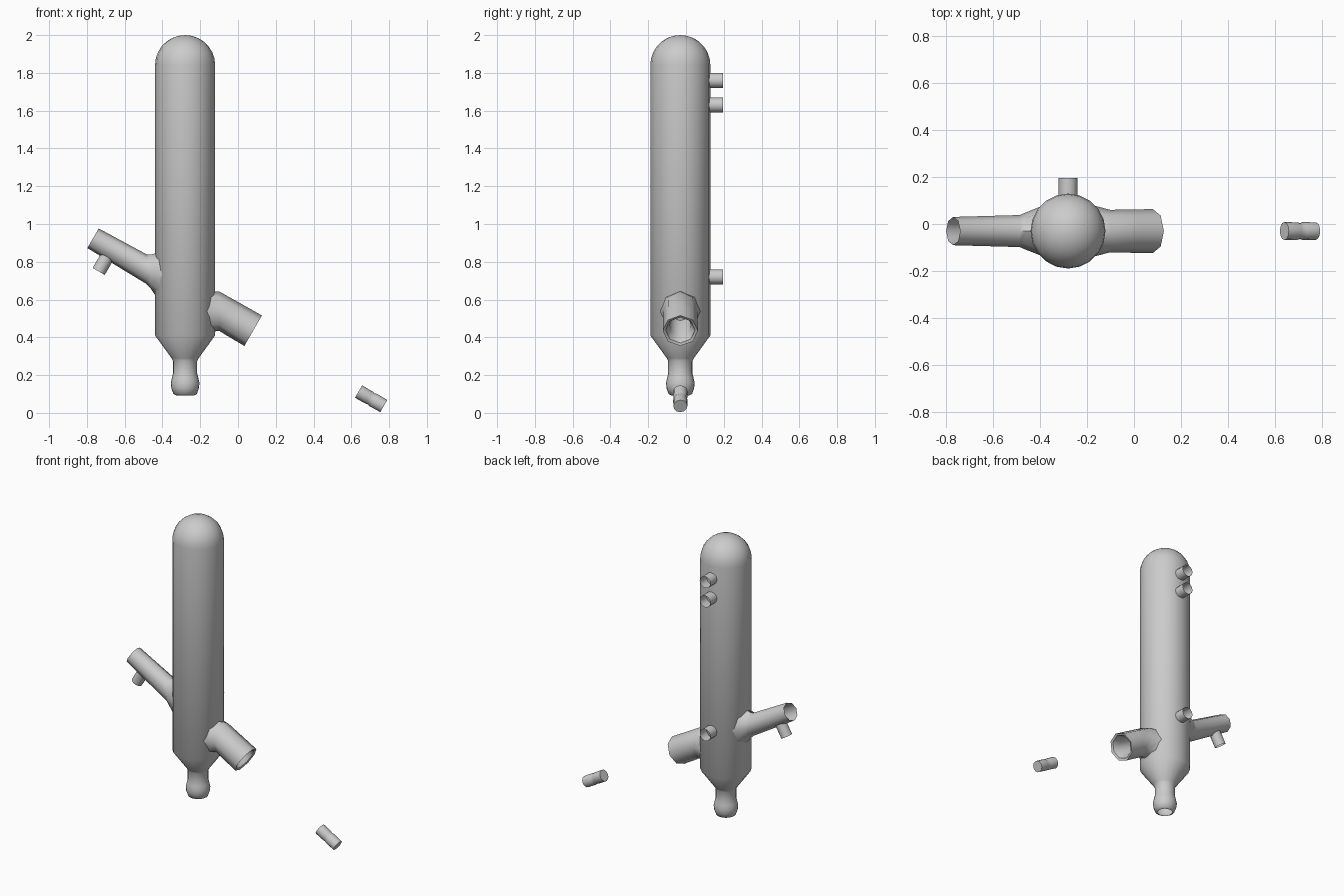
import bpy, bmesh
from math import sin, cos, pi, sqrt, radians
from mathutils import Vector as V

if "Cube" in bpy.data.objects:
    bpy.data.objects.remove(bpy.data.objects["Cube"])

BODY = V((-0.28, -0.03, 0))
R = 0.159
ORIGIN = V((-0.28, -0.03, 0.643))          # where the slanted axis crosses the body
AXIS = V((cos(pi / 6), 0, -0.5))           # slanted axis, pointing down to the right
PERP = V((0.5, 0, cos(pi / 6)))


def ring(center, direction, r, n):
    """Circle of points around a direction."""
    d = V(direction).normalized()
    u = V((0, 1, 0)) if abs(d.y) < 0.9 else V((1, 0, 0))
    v = u.cross(d)
    return [V(center) + r * (cos(a) * u + sin(a) * v)
            for a in (2 * pi * i / n for i in range(n))]


def loft(name, rings, caps=False):
    """Skin consecutive rings; a ring with one point becomes a pole."""
    bm = bmesh.new()
    loops = [[bm.verts.new(p) for p in rg] for rg in rings]
    n = max(len(l) for l in loops)
    for a, b in zip(loops, loops[1:]):
        for i in range(n):
            j = (i + 1) % n
            if len(b) == 1:
                bm.faces.new((a[i], a[j], b[0]))
            else:
                bm.faces.new((a[i], a[j], b[j], b[i]))
    if caps:
        bm.faces.new(loops[0])
        bm.faces.new(loops[-1])
    bmesh.ops.recalc_face_normals(bm, faces=bm.faces)
    me = bpy.data.meshes.new(name)
    bm.to_mesh(me)
    bm.free()
    ob = bpy.data.objects.new(name, me)
    bpy.context.collection.objects.link(ob)
    bpy.context.view_layer.objects.active = ob
    bpy.ops.object.select_all(action='DESELECT')
    ob.select_set(True)
    bpy.ops.object.shade_smooth_by_angle(angle=radians(50))
    return ob


def on_axis(t, r, n=8):
    return ring(ORIGIN + AXIS * t, AXIS, r, n)


def body_ring(side, zc, ry, rz, n=8):
    """Oval traced on the wall of the body, matching the tube rings."""
    pts = []
    for p in ring((0, 0, 0), AXIS, 1, n):
        y, s = p.y, p.dot(PERP)
        pts.append(V((BODY.x + side * (sqrt(R * R - (y * ry) ** 2) - 0.006),
                      BODY.y + y * ry, zc + s * rz)))
    return pts


def upright_ring(x, r, n=8):
    """Tube ring slid along the slanted axis onto an upright plane."""
    return [p + AXIS * ((x - p.x) / AXIS.x) for p in on_axis(0, r, n)]


# Main body: open bulb foot, neck, cone, cylinder, dome
profile = [(0.046, 0.092), (0.062, 0.1), (0.073, 0.13), (0.076, 0.158), (0.07, 0.185),
           (0.064, 0.21), (0.064, 0.275), (0.072, 0.29), (R, 0.41), (R, 1.842)]
profile += [(R * cos(a), 1.842 + 0.158 * sin(a)) for a in (pi / 2 * k / 7 for k in range(1, 7))]
rings = [ring((BODY.x, BODY.y, z), (0, 0, 1), r, 20) for r, z in profile]
loft("body", rings + [[V((BODY.x, BODY.y, 2.0))]])

# Upper left tube with flared root
loft("left_tube", [on_axis(-0.563, 0.06), upright_ring(-0.485, 0.068),
                   upright_ring(-0.462, 0.078), body_ring(-1, 0.73, 0.105, 0.115)])

# Lower right socket: rim folds into a narrower bore
loft("right_socket", [body_ring(1, 0.537, 0.108, 0.107), upright_ring(-0.1, 0.09),
                      on_axis(0.3, 0.092), on_axis(0.416, 0.093),
                      on_axis(0.41, 0.078)])
loft("socket_bore", [on_axis(0.41, 0.078, 16), on_axis(0.36, 0.056, 16),
                     on_axis(0.18, 0.054, 16)])

# Short spout under the left tube
root = ORIGIN + AXIS * -0.449
loft("under_spout", [ring(root - PERP * d, PERP, 0.037, 12) for d in (0.045, 0.137)])

# Three open hose ports on the back
for i, z in enumerate((1.76, 1.63, 0.72)):
    loft(f"back_port_{i + 1}", [ring((BODY.x, y, z), (0, 1, 0), 0.04, 12)
                                for y in (0.115, 0.195)])

# Loose plug lying on the slanted axis
mid = V((0.705, -0.03, 0.0745))
loft("plug", [ring(mid + AXIS * t, AXIS, r, 12) for t, r in
              ((-0.077, 0.038), (-0.012, 0.037), (0.0, 0.034), (0.012, 0.038), (0.077, 0.037))],
     caps=True)
